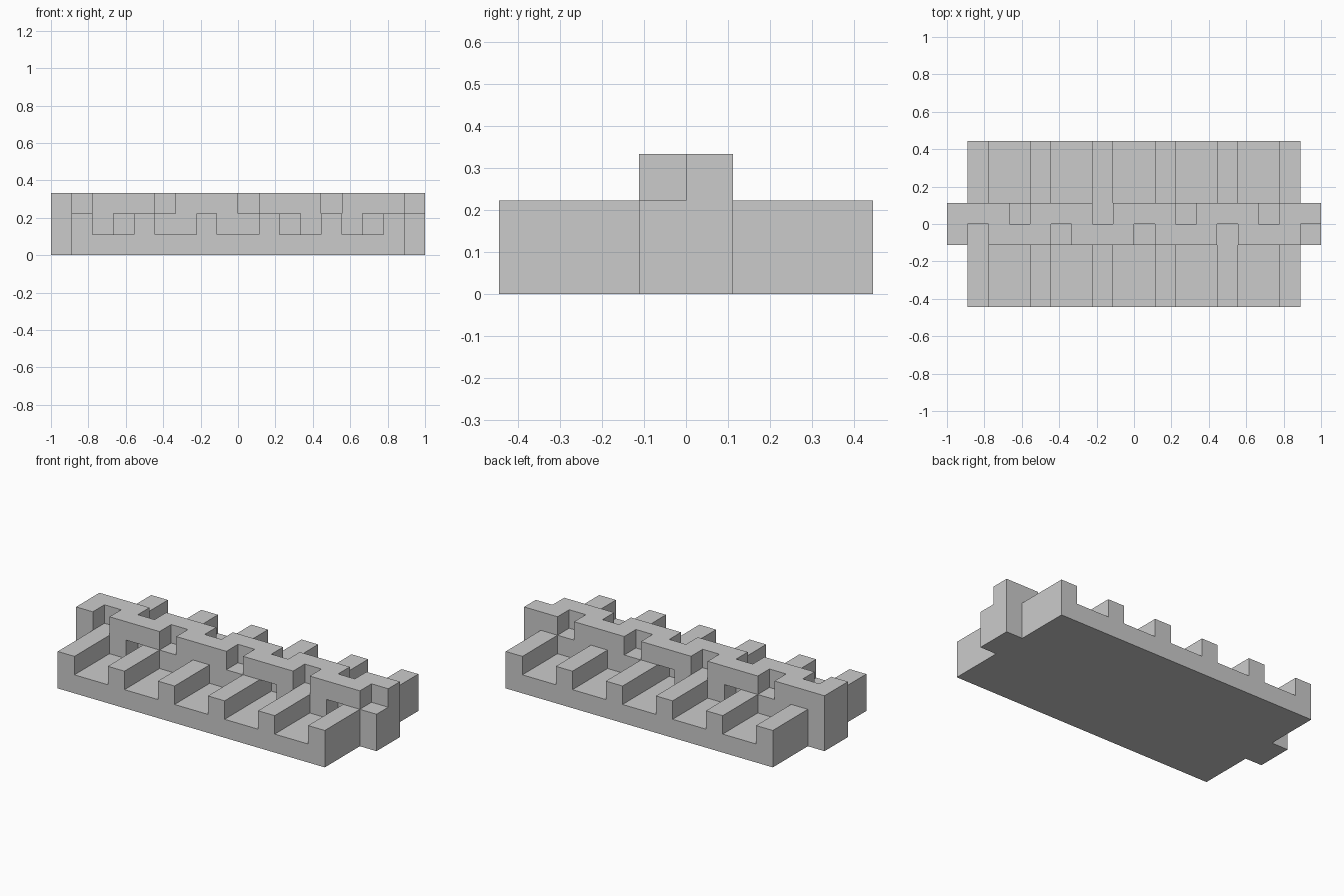
import bpy, bmesh
from mathutils import Vector

if "Cube" in bpy.data.objects:
    bpy.data.objects.remove(bpy.data.objects["Cube"])

U = 1 / 9                                # one block module
TEETH = range(-8, 8, 3)                  # ribs on the side combs
FRONT_NOTCH = range(-8, 9, 4)            # top notches, front half of the spine
BACK_NOTCH = range(-6, 7, 4)             # top notches, back half of the spine
FRONT_HOLE = (-6, 2, 6)                  # pockets under the front overhang
BACK_HOLE = (-4, 0)                      # pockets under the back overhang


def box(x0, x1, y0, y1, z0, z1):
    return {(x, y, z) for x in range(x0, x1) for y in range(y0, y1) for z in range(z0, z1)}


def comb(y0, y1):
    cells = box(-8, 8, y0, y1, 0, 1)
    for x in TEETH:
        cells |= box(x, x + 1, y0, y1, 1, 2)
    return cells


# Central spine: full-height bar with staggered notches and pockets
spine = box(-9, 9, -1, 1, 0, 3)
for y, notches, holes in ((-1, FRONT_NOTCH, FRONT_HOLE), (0, BACK_NOTCH, BACK_HOLE)):
    spine -= {(x, y, 2) for x in notches}
    spine -= {(x, y, 1) for x in holes}

# Ribbed combs on both sides
parts = {"front_comb": comb(-4, -1), "central_spine": spine, "back_comb": comb(1, 4)}
solid = set().union(*parts.values())


def build(name, cells):
    """Skin only the exposed block sides, then merge flat areas."""
    bm = bmesh.new()
    for c in cells:
        for axis in range(3):
            for s in (-1, 1):
                n = list(c)
                n[axis] += s
                if tuple(n) in solid:
                    continue
                d = Vector((0, 0, 0))
                d[axis] = s / 2
                a, b = Vector((0, 0, 0)), Vector((0, 0, 0))
                a[(axis + 1) % 3] = 0.5
                b[(axis + 2) % 3] = 0.5 * s
                m = Vector(c) + Vector((0.5, 0.5, 0.5)) + d
                bm.faces.new([bm.verts.new(p * U) for p in (m - a - b, m + a - b, m + a + b, m - a + b)])
    bmesh.ops.remove_doubles(bm, verts=bm.verts, dist=1e-4)
    bmesh.ops.dissolve_limit(bm, angle_limit=0.01, verts=bm.verts, edges=bm.edges)
    mesh = bpy.data.meshes.new(name)
    bm.to_mesh(mesh)
    bm.free()
    bpy.context.collection.objects.link(bpy.data.objects.new(name, mesh))


for name, cells in parts.items():
    build(name, cells)
